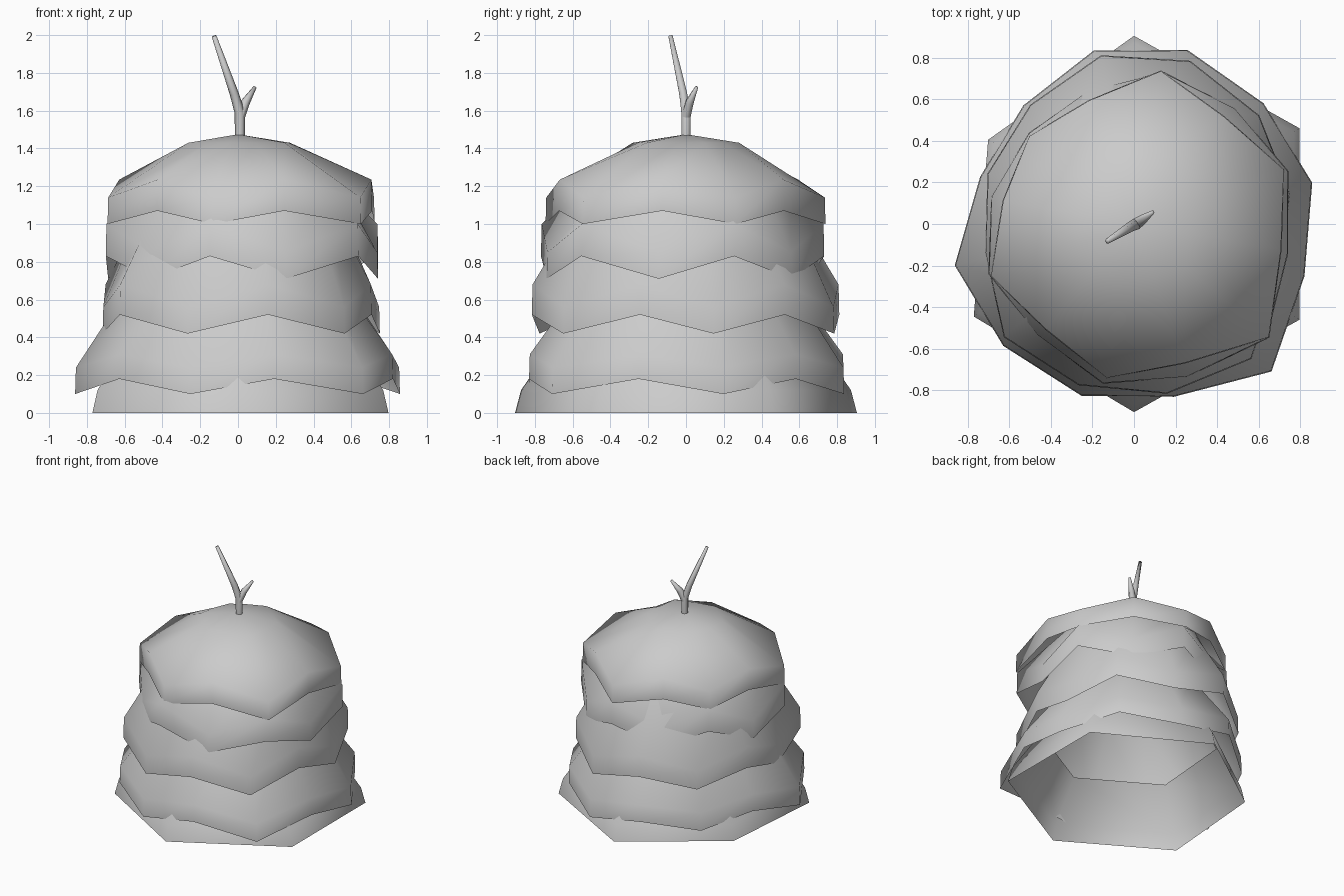
import bpy, bmesh
from math import cos, sin, radians
from mathutils import Vector

if "Cube" in bpy.data.objects:
    bpy.data.objects.remove(bpy.data.objects["Cube"])


def shell(name, rings, apex=None, angle=110):
    """Open tube through equal-length rings, optionally closed to an apex."""
    bm = bmesh.new()
    loops = [[bm.verts.new(p) for p in ring] for ring in rings]
    n = len(loops[0])
    for a, b in zip(loops, loops[1:]):
        for i in range(n):
            j = (i + 1) % n
            bm.faces.new((a[i], a[j], b[j], b[i]))
    if apex:
        tip = bm.verts.new(apex)
        for i in range(n):
            bm.faces.new((loops[-1][i], loops[-1][(i + 1) % n], tip))
    mesh = bpy.data.meshes.new(name)
    bm.to_mesh(mesh)
    bm.free()
    ob = bpy.data.objects.new(name, mesh)
    bpy.context.collection.objects.link(ob)
    bpy.ops.object.select_all(action='DESELECT')
    ob.select_set(True)
    bpy.context.view_layer.objects.active = ob
    bpy.ops.object.shade_smooth_by_angle(angle=radians(angle))
    return ob


def polar(r, deg, z):
    return (r * cos(radians(deg)), r * sin(radians(deg)), z)


def layer(name, phase, radii, mids, low, high, band, profile, apex=None):
    """Zigzag-hemmed skirt: low corners, raised edge midpoints.
    band = hem band heights at corners and midpoints,
    profile = (radius factor, z) rings above the hem band."""
    pts = []
    for k in range(6):
        r, nxt = radii[k], radii[(k + 1) % 6]
        pts.append((r, phase + 60 * k, low, band[0]))
        pts.append(((r + nxt) / 2 * mids[k], phase + 60 * k + 30, high, band[1]))
    rings = [[polar(r, a, z) for r, a, z, _ in pts],
             [polar(r * 0.995, a, z + h) for r, a, z, h in pts]]
    for f, z in profile:
        rings.append([polar(r * f, a, z) for r, a, _, _ in pts])
    return shell(name, rings, apex)


# Plain hexagonal bottom skirt
base = [0.92, 0.905, 0.81, 0.89, 0.905, 0.92]
shell("base_skirt", [[polar(r * f, 30 + 60 * k, z) for k, r in enumerate(base)]
                     for f, z in ((1, 0), (0.965, 0.12), (0.74, 0.42))])

# Overlapping thatch layers
layer("lower_thatch", 13, [0.88, 0.876, 0.78, 0.885, 0.864, 0.97],
      [0.97, 1.035, 0.93, 0.983, 0.93, 0.927],
      0.10, 0.18, (0.14, 0.13), [(0.57, 0.80)])
layer("middle_thatch", 11, [0.765, 0.83, 0.76, 0.73, 0.82, 0.86],
      [1.0, 1.04, 1.0, 1.07, 0.99, 0.92],
      0.42, 0.52, (0.14, 0.16), [(0.70, 1.08)])
layer("upper_thatch", -11, [0.755, 0.74, 0.68, 0.70, 0.71, 0.78],
      [1.05, 1.05, 0.97, 1.05, 1.05, 1.1],
      0.71, 0.83, (0.14, 0.17), [(0.75, 1.18)])

# Domed cap
layer("thatch_cap", 20, [0.77, 0.75, 0.66, 0.735, 0.755, 0.85],
      [0.89, 0.9, 0.92, 0.89, 0.89, 0.89],
      1.0, 1.07, (0.14, 0.165), [(0.38, 1.43)], (0, 0, 1.475))


def stick(name, path, sides=6):
    """Tapered twig through (x, y, z, radius) points."""
    rings = []
    for i, (x, y, z, r) in enumerate(path):
        a, b = path[max(i - 1, 0)], path[min(i + 1, len(path) - 1)]
        d = (Vector(b[:3]) - Vector(a[:3])).normalized()
        q = Vector((0, 0, 1)).rotation_difference(d)
        rings.append([Vector((x, y, z)) + q @ Vector(polar(r, 360 * k / sides, 0))
                      for k in range(sides)])
    return shell(name, rings, path[-1][:3])


# Forked twig on top
stick("twig_long", [(0.01, 0, 1.42, 0.026), (0.01, 0, 1.59, 0.028),
                    (-0.02, -0.015, 1.69, 0.024), (-0.127, -0.082, 1.995, 0.013)])
stick("twig_short", [(0.01, 0, 1.57, 0.028), (0.04, 0.02, 1.645, 0.024),
                     (0.09, 0.057, 1.725, 0.009)])
